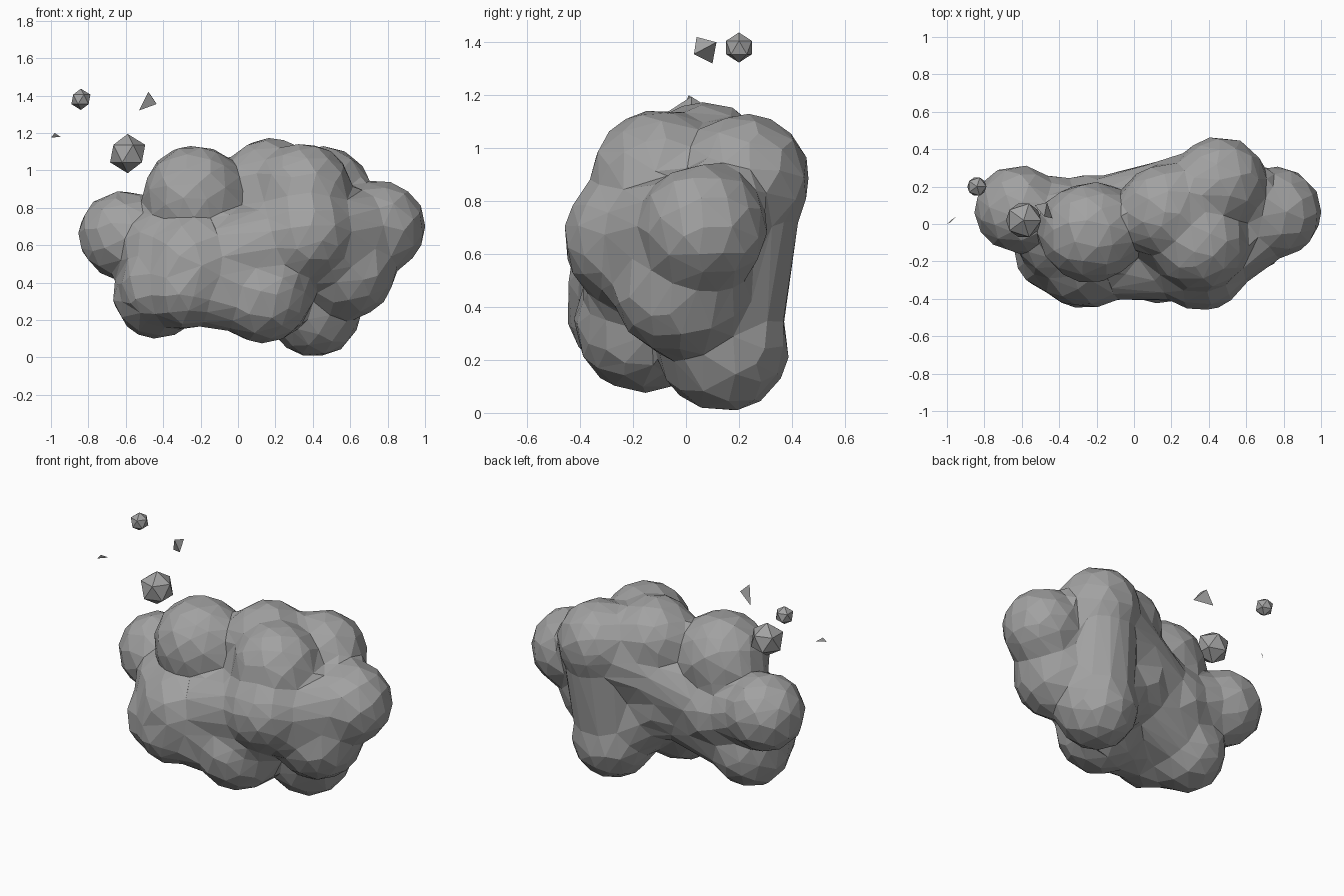
import bpy, bmesh
from mathutils import Matrix, Vector

if "Cube" in bpy.data.objects:
    bpy.data.objects.remove(bpy.data.objects["Cube"])

# One plain grey for everything
grey = bpy.data.materials.new("stone_grey")
grey.use_nodes = True
colour = (0.36, 0.36, 0.36, 1)
grey.diffuse_color = colour
shader = grey.node_tree.nodes["Principled BSDF"]
shader.inputs["Base Color"].default_value = colour
shader.inputs["Roughness"].default_value = 0.9


def make_object(name, bm):
    mesh = bpy.data.meshes.new(name)
    bm.to_mesh(mesh)
    bm.free()
    mesh.materials.append(grey)
    obj = bpy.data.objects.new(name, mesh)
    bpy.context.collection.objects.link(obj)
    return obj


def add_ball(bm, centre, radius, detail):
    bmesh.ops.create_icosphere(bm, subdivisions=detail, radius=radius,
                               matrix=Matrix.Translation(centre))


def add_bridge(bm, names, scale):
    """Convex skin around several slightly shrunken lobes."""
    part = bmesh.new()
    for name in names:
        x, y, z, r = lobes[name]
        add_ball(part, (x, y, z), r * scale, 3)
    hull = bmesh.ops.convex_hull(part, input=part.verts)
    bmesh.ops.delete(part, geom=hull["geom_interior"], context="VERTS")
    mesh = bpy.data.meshes.new("bridge")
    part.to_mesh(mesh)
    part.free()
    bm.from_mesh(mesh)
    bpy.data.meshes.remove(mesh)


# Puffy lobes of the cloud: x, y, z, radius
lobes = {
    "left_end": (-.62, .08, .655, .235),
    "upper_left": (-.235, -.045, .865, .272),
    "lower_left": (-.435, -.04, .335, .235),
    "front_corner": (-.42, -.16, .38, .215),
    "front_left": (-.29, -.22, .38, .23),
    "front_mid": (-.24, -.17, .495, .28),
    "front_upper": (-.41, -.09, .57, .21),
    "front_low": (.13, -.165, .335, .26),
    "front_right": (.36, -.20, .66, .265),
    "crown": (.17, .07, .92, .255),
    "crown_front": (.35, -.10, .885, .262),
    "upper_back": (.46, .22, .88, .25),
    "right_end": (.76, .065, .70, .243),
    "lower_right": (.58, -.01, .47, .265),
    "bottom": (.41, .14, .25, .25),
    "core": (.10, .02, .56, .28),
    "left_core": (-.25, .05, .57, .22),
}
bridges = [
    (("front_mid", "front_low", "core"), .88),
    (("front_mid", "front_right", "core"), .82),
    (("front_low", "front_right"), .8),
    (("front_right", "crown_front", "crown", "core"), .92),
    (("lower_left", "front_corner", "front_left"), .93),
    (("front_corner", "front_upper", "front_mid"), .95),
    (("front_left", "front_low"), .85),
    (("upper_back", "bottom"), .9),
    (("upper_back", "crown"), .86),
    (("upper_back", "right_end"), .75),
    (("right_end", "lower_right", "front_right"), .88),
    (("upper_back", "core", "left_core"), .82),
    (("bottom", "core"), .85),
    (("left_end", "left_core"), .85),
    (("lower_left", "left_core", "core"), .85),
]
bm = bmesh.new()
for x, y, z, r in lobes.values():
    add_ball(bm, (x, y, z), r, 3)
for names, scale in bridges:
    add_bridge(bm, names, scale)
cloud = make_object("cloud_body", bm)

# Fuse the lobes, soften the creases, then cut down to coarse flat facets
remesh = cloud.modifiers.new("fuse", "REMESH")
remesh.mode = "VOXEL"
remesh.voxel_size = 0.025
soften = cloud.modifiers.new("soften", "SMOOTH")
soften.factor = 0.5
soften.iterations = 6
facet = cloud.modifiers.new("facet", "DECIMATE")
facet.ratio = 0.035

# Round pebbles floating beside the cloud
for name, centre, radius in [("large_pebble", (-.59, .02, 1.09), .105),
                             ("small_pebble", (-.84, .20, 1.38), .057)]:
    bm = bmesh.new()
    add_ball(bm, centre, radius, 1)
    make_object(name, bm)

# Four-sided chip and thin flake
for name, corners in [
    ("pointed_chip", [(-.48, .04, 1.42), (-.53, .10, 1.32),
                      (-.435, .03, 1.355), (-.465, .115, 1.40)]),
    ("thin_flake", [(-1, 0, 1.175), (-.95, .04, 1.18),
                    (-.98, .01, 1.2), (-.975, .023, 1.18)]),
]:
    bm = bmesh.new()
    for corner in corners:
        bm.verts.new(Vector(corner))
    bmesh.ops.convex_hull(bm, input=bm.verts)
    bmesh.ops.recalc_face_normals(bm, faces=bm.faces)
    make_object(name, bm)
